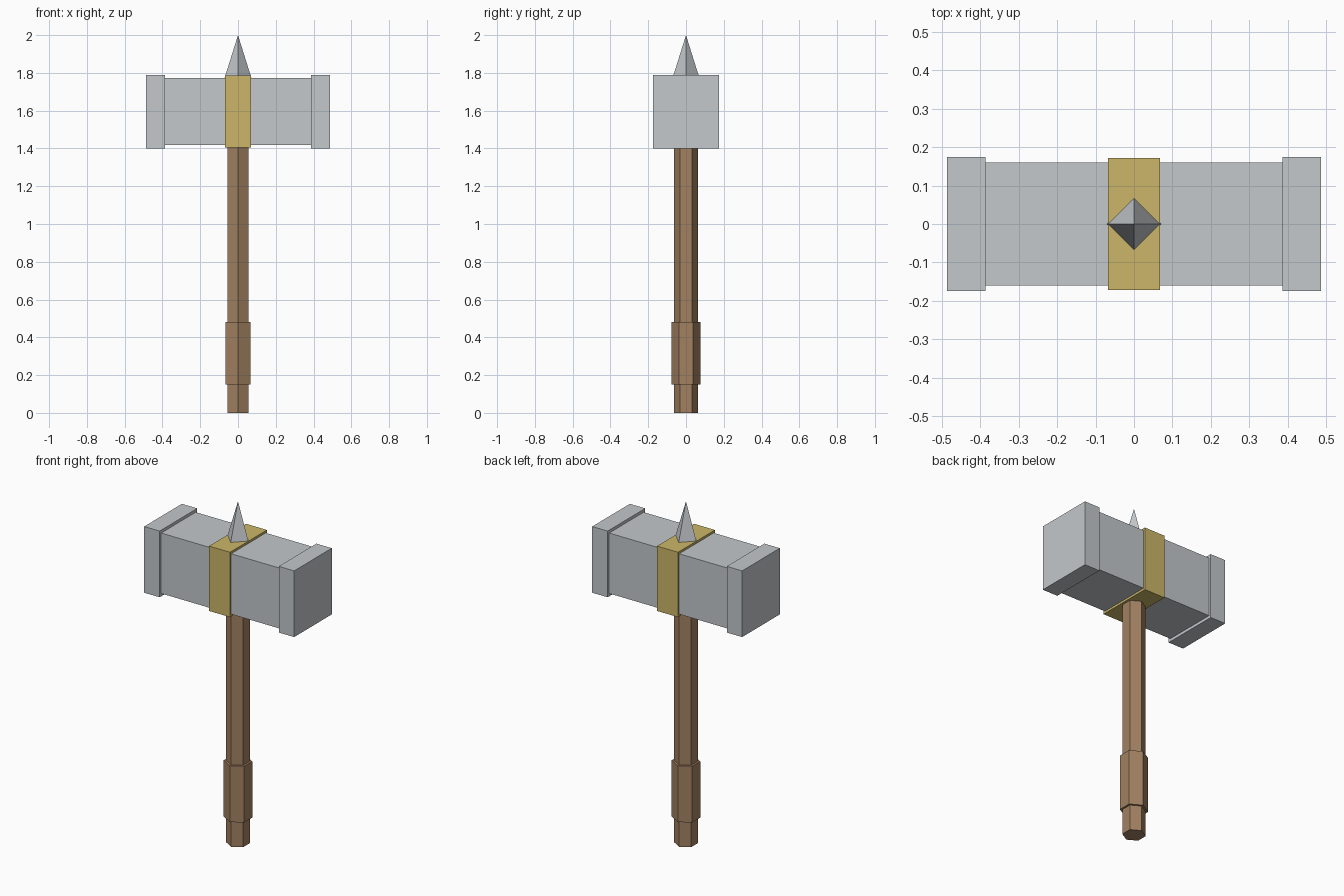
import bpy
import math

default = bpy.data.objects.get("Cube")
if default:
    bpy.data.objects.remove(default, do_unlink=True)


def make_material(name, color):
    mat = bpy.data.materials.new(name)
    mat.use_nodes = True
    mat.diffuse_color = (*color, 1)
    mat.node_tree.nodes["Principled BSDF"].inputs["Base Color"].default_value = (*color, 1)
    return mat


steel = make_material("pale steel", (0.55, 0.58, 0.60))
gold = make_material("brass gold", (0.60, 0.47, 0.14))
wood = make_material("brown wood", (0.36, 0.22, 0.12))


def finish(name, mat):
    obj = bpy.context.object
    obj.name = name
    obj.data.materials.append(mat)
    return obj


def box(name, x, half_x, half_y, z, half_z, mat):
    bpy.ops.mesh.primitive_cube_add(size=2, location=(x, 0, z))
    obj = finish(name, mat)
    obj.scale = (half_x, half_y, half_z)
    bpy.ops.object.transform_apply(location=False, rotation=False, scale=True)
    return obj


def hex_bar(name, radius, bottom, top, mat):
    # Corners point to front and back, flats to the sides
    bpy.ops.mesh.primitive_cylinder_add(
        vertices=6, radius=radius, depth=top - bottom,
        location=(0, 0, (bottom + top) / 2))
    return finish(name, mat)


# Handle and thicker grip
hex_bar("handle", 0.063, 0, 1.5, wood)
hex_bar("grip", 0.076, 0.15, 0.48, wood)

# Hammer head, striking caps and central band
head_z = 1.595
box("head", 0, 0.39, 0.16, head_z, 0.177, steel)
for side, name in ((1, "left_cap"), (-1, "right_cap")):
    box(name, side * 0.436, 0.05, 0.174, head_z, 0.194, steel)
box("band", 0, 0.068, 0.171, head_z, 0.19, gold)

# Four-sided spike on top, corners on the axes
base, tip = 1.77, 2.0
bpy.ops.mesh.primitive_cone_add(
    vertices=4, radius1=0.072, radius2=0, depth=tip - base,
    location=(0, 0, (base + tip) / 2))
finish("spike", steel)
